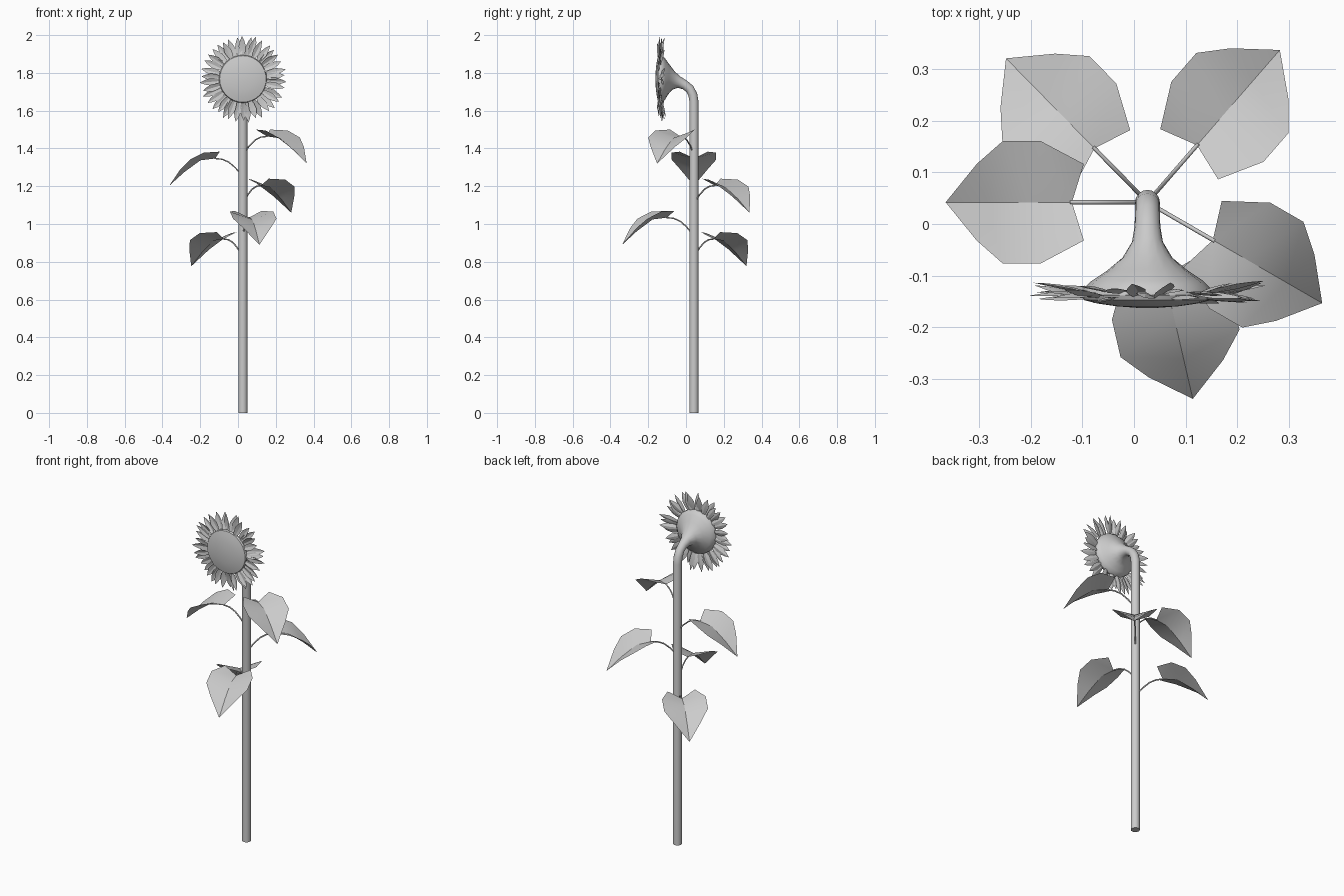
import bpy, bmesh, math, random
from mathutils import Vector, Matrix

if "Cube" in bpy.data.objects:
    bpy.data.objects.remove(bpy.data.objects["Cube"])

random.seed(4)
SX, SY, HZ = 0.026, 0.042, 1.768   # stem axis and head height


def make(name, verts, faces, angle=40):
    me = bpy.data.meshes.new(name)
    me.from_pydata(verts, [], faces)
    bm = bmesh.new()
    bm.from_mesh(me)
    bmesh.ops.recalc_face_normals(bm, faces=bm.faces)
    bm.to_mesh(me)
    bm.free()
    ob = bpy.data.objects.new(name, me)
    bpy.context.collection.objects.link(ob)
    bpy.context.view_layer.objects.active = ob
    ob.select_set(True)
    bpy.ops.object.shade_smooth_by_angle(angle=math.radians(angle))
    ob.select_set(False)
    return ob


def sweep(name, rings, n, angle=40):
    """Rings of (y, z, lean from vertical towards the front in degrees, radius)."""
    verts, faces = [], []
    for y, z, lean, r in rings:
        a = math.radians(lean)
        for i in range(n):
            t = 2 * math.pi * i / n
            s = r * math.sin(t)
            verts.append((SX + r * math.cos(t), y + s * math.cos(a), z + s * math.sin(a)))
    for k in range(len(rings) - 1):
        for i in range(n):
            j = (i + 1) % n
            faces.append((k * n + i, k * n + j, (k + 1) * n + j, (k + 1) * n + i))
    faces += [tuple(range(n)), tuple(range((len(rings) - 1) * n, len(rings) * n))]
    return make(name, verts, faces, angle)


# Stem, bending forward and flaring into the back of the head
sweep("stem", [(SY, 0, 0, .024), (SY, 1.65, 0, .024), (.036, 1.685, 18, .024),
               (.020, 1.715, 42, .024), (-.006, 1.736, 62, .025), (-.035, 1.75, 75, .030),
               (-.065, 1.76, 84, .048), (-.09, 1.766, 88, .078), (-.11, HZ, 90, .108),
               (-.128, HZ, 90, .126), (-.138, HZ, 90, .127)], 16)

# Domed seed disc
sweep("seed_disc", [(-.134, HZ, 90, .118), (-.138, HZ, 90, .127), (-.147, HZ, 90, .123),
                    (-.154, HZ, 90, .095), (-.159, HZ, 90, .06), (-.162, HZ, 90, .02)], 32)

# Two rings of pointed, slightly cupped petals
PETAL = [(.112, .006), (.145, .016), (.175, .019), (.205, .011)]   # radius, half width


def petals(name, count, y0, scale, phase):
    verts, faces = [], []
    for k in range(count):
        rot = Matrix.Rotation(2 * math.pi * (k + phase) / count + random.uniform(-.04, .04), 3, 'Y')
        tilt, ln = random.uniform(-.12, .28), scale * random.uniform(.95, 1.03)
        twist = random.uniform(-.35, .35)
        b = len(verts)

        def add(r, w, cup):
            d = (r - .112) * ln
            p = Vector((w, y0 + d * tilt + cup + w * twist, .112 + d))
            verts.append(tuple(rot @ p + Vector((SX, 0, HZ))))
        for r, w in PETAL:
            add(r, -w, 0)
            add(r, 0, .3 * w)
            add(r, w, 0)
        add(.230, 0, 0)
        for i in range(3):
            for j in range(2):
                q = b + 3 * i + j
                faces.append((q, q + 1, q + 4, q + 3))
        faces += [(b + 9, b + 10, b + 12), (b + 10, b + 11, b + 12)]
    make(name, verts, faces, 30)


petals("back_petals", 19, -.134, 1.0, 0)
petals("front_petals", 19, -.143, .95, .5)

# Leaves: folded heart blade, (distance out, sideways, height below lobes)
RIB = [(.146, -.036), (.225, -.046), (.31, -.108), (.39, -.18)]
EDGE = [(.123, .074, 0), (.206, .118, -.005), (.28, .118, -.042), (.33, .074, -.092)]
STALK = [(.015, -.115), (.04, -.085), (.075, -.055), (.11, -.04), (.15, -.036)]


def leaf(i, deg, top):
    place = Matrix.Translation((SX, SY, top)) @ Matrix.Rotation(math.radians(deg), 4, 'Z')
    pts = [(u, 0, z) for u, z in RIB]
    pts += EDGE + [(u, -v, z) for u, v, z in EDGE]
    faces = []
    for s in (4, 8):
        faces += [(0, s, s + 1), (0, s + 1, 1), (1, s + 1, s + 2), (1, s + 2, 2),
                  (2, s + 2, s + 3), (2, s + 3, 3)]
    make(f"leaf_{i}", [tuple(place @ Vector(p)) for p in pts], faces, 30)
    cu = bpy.data.curves.new(f"leaf_stalk_{i}", 'CURVE')
    cu.dimensions, cu.bevel_depth, cu.bevel_resolution = '3D', .004, 1
    sp = cu.splines.new('POLY')
    sp.points.add(len(STALK) - 1)
    for p, (u, z) in zip(sp.points, STALK):
        p.co = (*(place @ Vector((u, 0, z))), 1)
    bpy.context.collection.objects.link(bpy.data.objects.new(f"leaf_stalk_{i}", cu))


for i, (deg, top) in enumerate([(-30, 1.5), (180, 1.383), (49, 1.24), (-77, 1.07), (134.5, .957)]):
    leaf(i + 1, deg, top)
